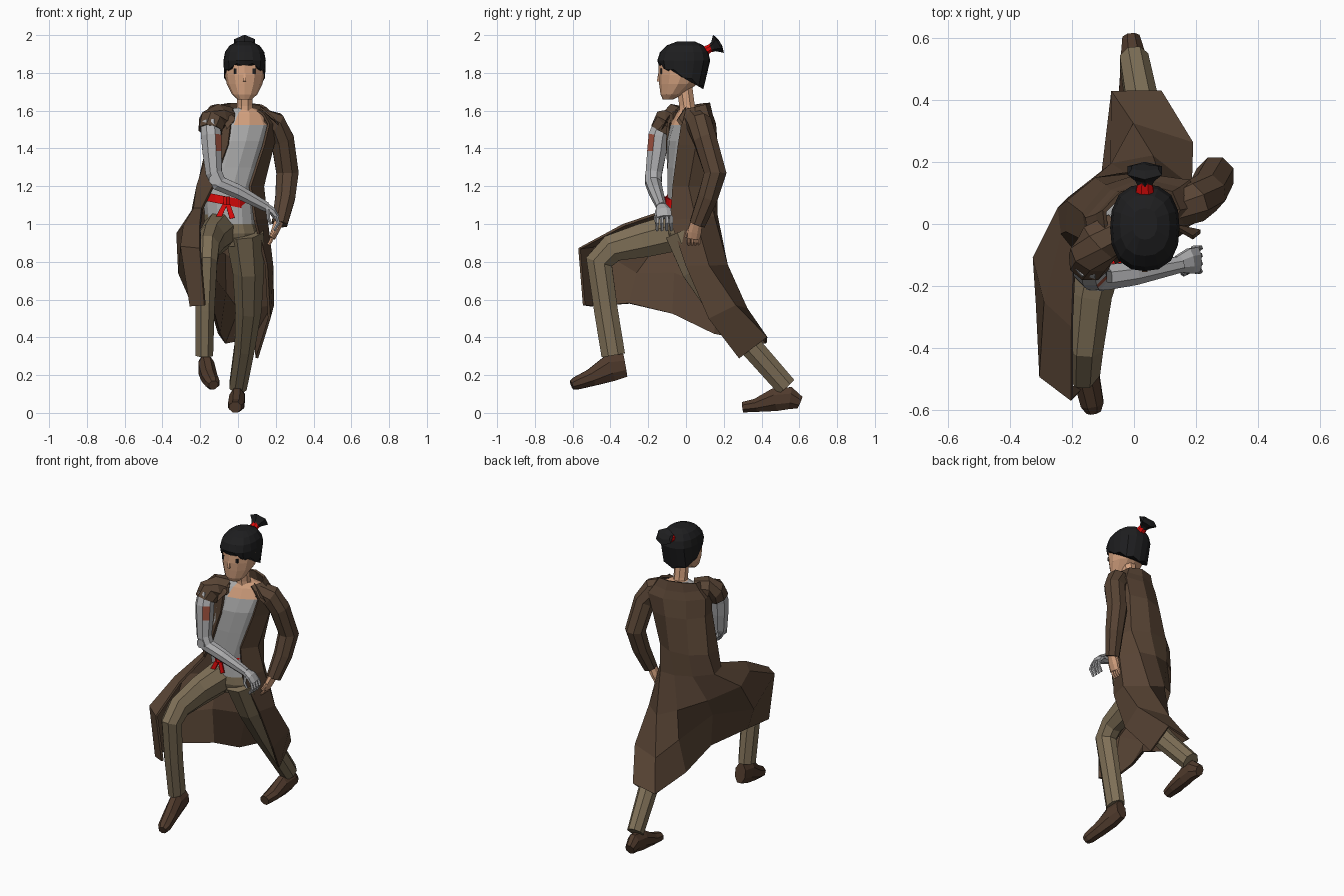
import bpy, bmesh, math
from mathutils import Vector as V


def mat(name, r, g, b):
    m = bpy.data.materials.new(name)
    m.diffuse_color = (r, g, b, 1)
    return m


COAT = mat("coat brown", .098, .058, .035)
TROUSER = mat("trouser khaki", .21, .16, .095)
SHIRT = mat("shirt grey", .42, .42, .42)
METAL = mat("arm metal", .42, .42, .43)
SKIN = mat("skin", .68, .37, .22)
HAIR = mat("hair black", .013, .013, .014)
RED = mat("red cloth", .75, .003, .003)
PATCH = mat("patch rust", .35, .085, .05)
BOOT = mat("boot brown", .078, .042, .025)


def grid(name, rows, mats, closed=True, caps=True, rule=None):
    """Skin rows of points; rule(center, normal) -> material slot."""
    bm = bmesh.new()
    vs = [[bm.verts.new(p) for p in r] for r in rows]
    n = len(rows[0])
    for a, b in zip(vs, vs[1:]):
        for j in range(n if closed else n - 1):
            k = (j + 1) % n
            bm.faces.new((a[j], a[k], b[k], b[j]))
    if closed and caps:
        bm.faces.new(vs[0][::-1])
        bm.faces.new(vs[-1])
    bmesh.ops.recalc_face_normals(bm, faces=bm.faces)
    bm.normal_update()
    if rule:
        for f in bm.faces:
            f.material_index = rule(f.calc_center_median(), f.normal)
    me = bpy.data.meshes.new(name)
    bm.to_mesh(me)
    bm.free()
    for m in mats:
        me.materials.append(m)
    ob = bpy.data.objects.new(name, me)
    bpy.context.collection.objects.link(ob)
    return ob


def ellipse(angles, z, cx, cy, rx, ry, twist=0, tilt=0):
    t = math.radians(twist)
    pts = []
    for a in angles:
        a = math.radians(a)
        x, y = rx * math.cos(a), ry * math.sin(a)
        pts.append(V((cx + x * math.cos(t) - y * math.sin(t),
                      cy + x * math.sin(t) + y * math.cos(t), z + tilt * math.sin(a))))
    return pts


def loft(name, rings, mats, n=12, **kw):
    """Level rings: (z, cx, cy, rx, ry, twist, tilt)."""
    return grid(name, [ellipse([360 * i / n for i in range(n)], *r) for r in rings], mats, **kw)


def tube(name, path, mats, ref=(1, 0, 0), n=8, **kw):
    """Path points: (x, y, z, radius along ref, radius across)."""
    ps = [V(p[:3]) for p in path]
    rows = []
    for i, p in enumerate(path):
        t = V()
        if i:
            t += (ps[i] - ps[i - 1]).normalized()
        if i < len(ps) - 1:
            t += (ps[i + 1] - ps[i]).normalized()
        t.normalize()
        u = V(ref) - t * t.dot(V(ref))
        u.normalize()
        v = t.cross(u)
        ra, rb = p[3], p[-1]
        rows.append([ps[i] + u * ra * math.cos(a) + v * rb * math.sin(a)
                     for a in [2 * math.pi * (j + .5) / n for j in range(n)]])
    return grid(name, rows, mats, **kw)


# head, neck and face
loft("head", [(1.66, .035, -.095, .038, .028), (1.685, .035, -.075, .066, .06),
              (1.74, .035, -.042, .094, .1), (1.79, .035, -.025, .106, .122),
              (1.84, .035, -.02, .11, .125), (1.90, .035, -.015, .10, .115)], [SKIN])
tube("neck", [(.035, .015, 1.53, .055), (.035, .005, 1.63, .044), (.035, -.01, 1.74, .045)], [SKIN])
tube("nose", [(.035, -.142, 1.80, .006), (.035, -.146, 1.755, .012)], [SKIN], n=4)
for side in (-1, 1):
    x = .035 + side * .05
    tube("eye", [(x, -.131, 1.795, .010, .007), (x, -.131, 1.822, .010, .007)], [HAIR], n=4)

# hair: squarish cap whose hem falls from fringe to nape with a ragged edge
hair = loft("hair", [(1.80, .035, -.012, .108, .13), (1.865, .035, -.012, .112, .14),
                     (1.91, .035, -.01, .104, .128), (1.945, .035, -.005, .08, .098),
                     (1.965, .035, 0, .04, .05)], [HAIR], n=16)
for i, v in enumerate(hair.data.vertices):
    s = 1 + .07 * math.sin(i * math.pi / 4) ** 2
    v.co.x = .035 + (v.co.x - .035) * s
    v.co.y = -.012 + (v.co.y + .012) * s
    if i < 16:
        v.co.z = 1.845 - .12 * (v.co.y + .15) / .26 + (.012 if i % 2 else -.008)
        v.co.y -= max(0, v.co.y) * .22
tube("hair_band", [(.035, .08, 1.905, .035, .03), (.035, .145, 1.94, .024, .02)], [RED])
tube("ponytail", [(.035, .128, 1.93, .026, .022), (.035, .145, 1.938, .036, .026),
                  (.035, .172, 1.954, .064, .056), (.035, .182, 1.96, .05, .02)], [HAIR], n=6)

# torso: shirt with bare skin at the left collar
loft("shirt", [(1.0, -.04, 0, .13, .095), (1.12, -.055, 0, .13, .098, 5),
               (1.3, -.02, .005, .145, .105, 12), (1.44, .01, .01, .155, .105, 18),
               (1.525, .03, .02, .168, .09, 20), (1.585, .035, .03, .12, .075, 20),
               (1.615, .035, .02, .055, .05, 20)], [SHIRT, SKIN],
     rule=lambda c, n: int(c.z > 1.54 and c.x > .0))
sash = loft("sash", [(1.10, -.062, 0, .131, .107, 5), (1.145, -.062, 0, .131, .108, 5)], [RED])
for v in sash.data.vertices:
    v.co.z -= .2 * (v.co.x + .06)
for dx in (-.045, .03):
    tube("sash_tail", [(-.06, -.11, 1.125, .016, .008), (-.06 + dx, -.118, 1.03, .02, .005)], [RED], n=4)
tube("sash_knot", [(-.06, -.12, 1.10, .02), (-.06, -.12, 1.145, .02)], [RED], n=6)

# trousers
loft("hips", [(.88, -.03, .02, .11, .09), (.95, -.035, .01, .14, .105), (1.05, -.05, .005, .13, .093)], [TROUSER])
tube("front_trouser_leg", [(-.09, 0, .97, .095, .11), (-.14, -.22, .915, .075, .098),
                           (-.16, -.39, .872, .066, .08), (-.165, -.46, .80, .06, .078),
                           (-.175, -.425, .55, .055, .068), (-.178, -.385, .305, .05, .068)], [TROUSER])
tube("back_trouser_leg", [(.035, 0, .96, .11, .12), (.055, .07, .76, .09, .1),
                          (.055, .19, .55, .075, .075), (.035, .345, .35, .058, .064),
                          (0, .53, .14, .05, .06)], [TROUSER])

# boots
tube("front_boot", [(-.172, -.322, .252, .038, .066), (-.168, -.40, .238, .046, .078),
                    (-.152, -.5, .187, .045, .05), (-.135, -.58, .157, .04, .037),
                    (-.13, -.605, .147, .026, .026)], [BOOT])
tube("back_boot", [(-.01, .602, .055, .03, .036), (-.003, .55, .078, .042, .064),
                   (-.005, .47, .07, .044, .066), (-.01, .37, .04, .046, .038),
                   (-.015, .30, .03, .034, .03)], [BOOT])

# long coat: open-fronted body rings, then a skirt draped over both legs
cols = [237 - k * 294 / 7 for k in range(8)]
body = [ellipse(cols, *r) for r in (
    (1.62, .022, .035, .125, .082, 15, .022), (1.58, .028, .03, .155, .098, 18),
    (1.53, .03, .03, .195, .112, 20), (1.42, .01, .03, .18, .125, 18),
    (1.2, -.045, .03, .18, .13, 6))]
skirt = [  # waist, thigh, knee, hem; each runs from right front edge round the back
    [(-.19, -.08, 1.08), (-.23, -.03, 1.08), (-.24, .05, 1.07), (-.14, .13, 1.06),
     (-.03, .16, 1.05), (.08, .145, 1.04), (.15, .05, 1.03), (.09, -.08, 1.02)],
    [(-.2, -.33, .995), (-.285, -.25, .985), (-.32, -.11, .95), (-.21, .08, .9),
     (-.07, .19, .84), (.06, .215, .78), (.18, .12, .78), (.15, 0, .78)],
    [(-.2, -.565, .87), (-.30, -.49, .88), (-.31, -.26, .74), (-.15, -.06, .74),
     (-.07, .18, .64), (.0, .32, .55), (.185, .26, .57), (.165, .12, .5)],
    [(-.175, -.54, .57), (-.25, -.50, .565), (-.24, -.30, .58), (-.13, -.07, .525),
     (-.1, .15, .42), (-.07, .425, .37), (.085, .425, .40), (.1, .28, .29)]]
coat = grid("coat", body + skirt, [COAT], closed=False)
solid = coat.modifiers.new("cloth", "SOLIDIFY")
solid.thickness, solid.offset = .014, 0

# lapels
for name, pts in (("right_lapel", ((-.09, -.07, 1.60), (-.015, -.105, 1.555), (-.06, -.13, 1.50))),
                  ("left_lapel", ((.12, -.01, 1.61), (.19, -.05, 1.55), (.215, -.03, 1.52)))):
    grid(name, [[V(p) for p in pts], [V(p) + V((0, .012, .012)) for p in pts]], [COAT])

# sleeves
tube("left_sleeve", [(.12, .04, 1.555, .06), (.19, .07, 1.53, .07), (.235, .10, 1.45, .066),
                     (.262, .155, 1.27, .064), (.25, .115, 1.14, .057), (.22, .06, 1.0, .045)],
     [COAT], ref=(0, 1, 0))
tube("right_short_sleeve", [(-.05, -.02, 1.56, .065), (-.11, -.06, 1.565, .074),
                            (-.138, -.10, 1.545, .072), (-.146, -.125, 1.495, .068)], [COAT], ref=(0, 1, 0))

# bare left hand
tube("left_palm", [(.215, .055, 1.01, .034, .027), (.195, .045, .96, .04, .022),
                   (.18, .04, .925, .036, .018)], [SKIN], ref=(0, 1, 0))
for i in range(4):
    y = .014 + i * .018
    tube("left_finger", [(.182, y, .93, .009), (.172, y, .905, .009), (.16, y, .89, .007)],
         [SKIN], ref=(0, 1, 0), n=5)
tube("left_thumb", [(.2, .015, .97, .011), (.175, .0, .93, .008)], [SKIN], ref=(0, 1, 0), n=5)

# metal right arm with a rust patch
tube("metal_arm", [(-.147, -.12, 1.54, .052), (-.142, -.145, 1.465, .058), (-.137, -.155, 1.38, .055),
                   (-.128, -.17, 1.27, .047), (-.10, -.172, 1.215, .045), (0, -.16, 1.172, .04),
                   (.15, -.13, 1.09, .028)], [METAL, PATCH], ref=(0, 1, 0),
     rule=lambda c, n: int(1.39 < c.z < 1.45 and n.x > .3 and n.y < -.3))
tube("metal_elbow", [(-.125, -.215, 1.235, .03), (-.12, -.13, 1.235, .03)], [METAL])
tube("metal_palm", [(.14, -.13, 1.095, .028, .024), (.18, -.12, 1.07, .044, .022),
                    (.205, -.115, 1.035, .044, .018)], [METAL], ref=(0, 1, 0))
for i in range(4):
    y = -.152 + i * .025
    tube("metal_finger", [(.203, y, 1.04, .010), (.213, y, 1.005, .010), (.19, y, .965, .008)],
         [METAL], ref=(0, 1, 0), n=5)
tube("metal_thumb", [(.16, -.15, 1.075, .012), (.16, -.16, 1.03, .01), (.175, -.155, 1.0, .008)],
     [METAL], ref=(0, 1, 0), n=5)
